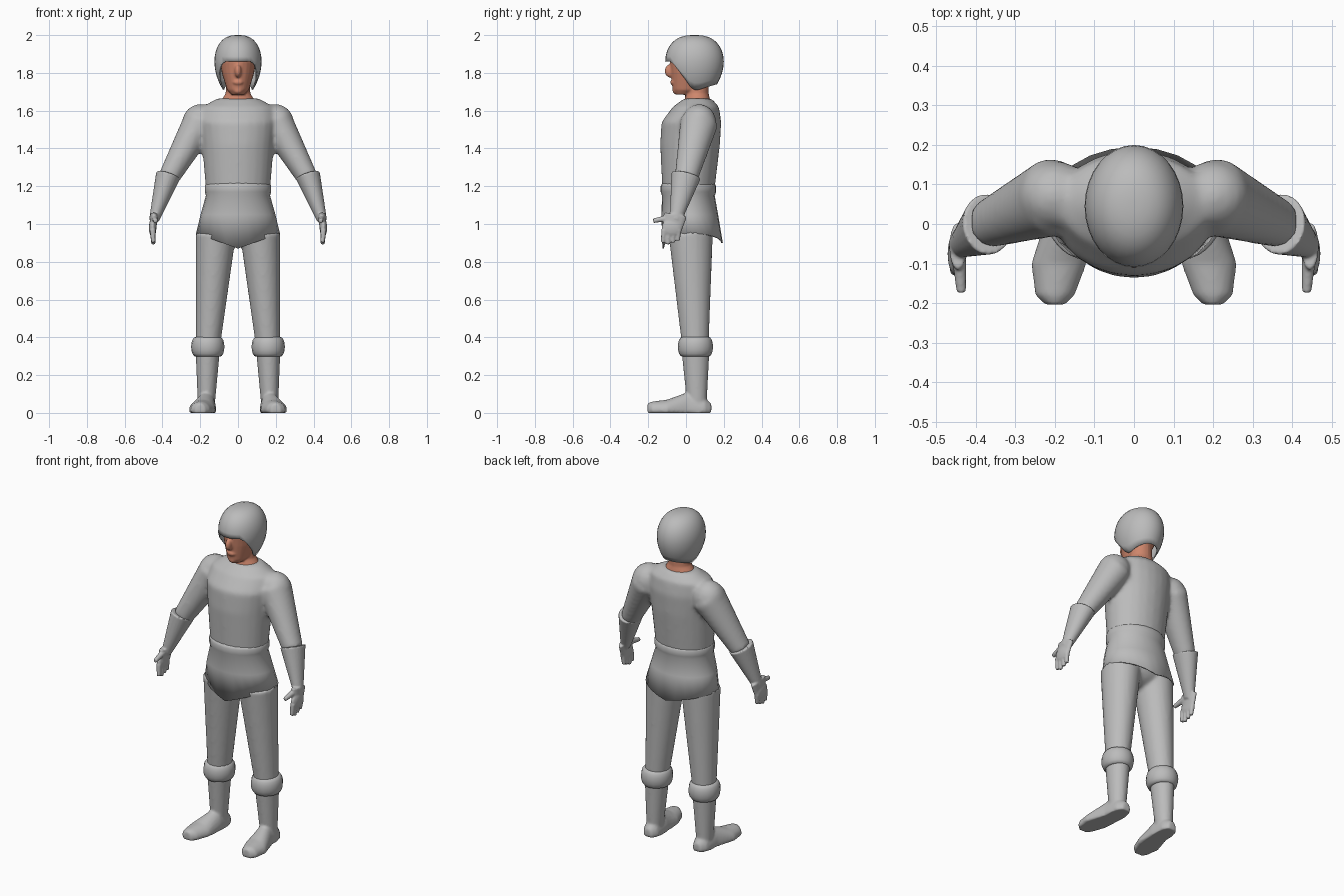
import bpy, bmesh
from math import sin, cos, pi, radians
from mathutils import Vector, Matrix

cube = bpy.data.objects.get("Cube")
if cube:
    bpy.data.objects.remove(cube, do_unlink=True)

X, Y, Z = Vector((1, 0, 0)), Vector((0, 1, 0)), Vector((0, 0, 1))

# Joints of the left side
shoulder = Vector((.2, .07, 1.54))
elbow = Vector((.37, 0, 1.24))
wrist = Vector((.445, -.055, 1.02))
hip = Vector((.117, .025, .95))
knee = Vector((.16, .05, .34))
ankle = Vector((.168, .058, .03))


def material(name, rgb):
    mat = bpy.data.materials.new(name)
    mat.use_nodes = True
    mat.diffuse_color = (*rgb, 1)
    shader = mat.node_tree.nodes["Principled BSDF"]
    shader.inputs["Base Color"].default_value = (*rgb, 1)
    return mat


cloth = material("cloth grey", (.5, .5, .5))
skin = material("skin", (.62, .24, .15))


def loft(bm, rows, axis, both=False, sides=24, caps=True):
    """Skin a row of ellipses, each a centre, half width and half depth."""
    u = (X - axis * axis.x).normalized()
    v = axis.cross(u)
    angles = [2 * pi * k / sides for k in range(sides)]
    for mirror in ((1, -1) if both else (1,)):
        rings = []
        for centre, width, depth in rows:
            points = [centre + u * width * cos(a) + v * depth * sin(a) for a in angles]
            rings.append([bm.verts.new((p.x * mirror, p.y, p.z)) for p in points])
        for low, high in zip(rings, rings[1:]):
            for k in range(sides):
                j = (k + 1) % sides
                bm.faces.new((low[k], low[j], high[j], high[k]))
        if caps:
            bm.faces.new(rings[0])
            bm.faces.new(rings[-1])
    return rings


def limb(bm, start, end, start_radius, end_radius, depth=1.1):
    """Tapered tube between two joints, on both sides of the body."""
    rows = [(start, start_radius, start_radius * depth), (end, end_radius, end_radius * depth)]
    loft(bm, rows, (end - start).normalized(), both=True)


def blob(bm, centre, size, both=False):
    """Ellipsoid, mirrored if wanted."""
    for mirror in ((1, -1) if both else (1,)):
        place = Vector((centre[0] * mirror, centre[1], centre[2]))
        bmesh.ops.create_icosphere(bm, subdivisions=3, radius=1,
                                   matrix=Matrix.LocRotScale(place, None, Vector(size)))


def span(z, width, front, back):
    """Level ring reaching from front to back."""
    return Vector((0, (front + back) / 2, z)), width, (back - front) / 2


def finish(bm, name, mat, voxel=0, smooth=4, shell=0):
    """Make the object, fused by remesh or thickened as a shell."""
    bmesh.ops.recalc_face_normals(bm, faces=bm.faces)
    mesh = bpy.data.meshes.new(name)
    bm.to_mesh(mesh)
    bm.free()
    mesh.materials.append(mat)
    mesh.shade_smooth()
    mesh.set_sharp_from_angle(angle=radians(50))
    part = bpy.data.objects.new(name, mesh)
    bpy.context.collection.objects.link(part)
    if voxel:
        fuse = part.modifiers.new("Fuse", 'REMESH')
        fuse.mode = 'VOXEL'
        fuse.voxel_size = voxel
        fuse.use_smooth_shade = True
        soften = part.modifiers.new("Soften", 'SMOOTH')
        soften.iterations = smooth
    if shell:
        thicken = part.modifiers.new("Shell", 'SOLIDIFY')
        thicken.thickness = shell
        thicken.offset = -1


# Tunic with sleeves
bm = bmesh.new()
loft(bm, [span(1.17, .17, -.125, .15), span(1.42, .19, -.137, .18), span(1.54, .205, -.13, .187),
          span(1.62, .19, -.07, .175), span(1.665, .11, -.01, .135)], Z)
blob(bm, shoulder, (.095, .09, .095), both=True)
limb(bm, shoulder, elbow, .092, .056)
finish(bm, "tunic", cloth, voxel=.012, smooth=8)

# Hip skirt with belt roll and pointed hem
bm = bmesh.new()
hem = loft(bm, [span(1.22, .167, -.125, .15), span(1.2, .176, -.134, .16),
                span(1.17, .176, -.134, .16), span(1.15, .17, -.127, .152),
                span(1.05, .198, -.13, .17), span(.95, .222, -.125, .195)], Z, caps=False)[-1]
side = max(v.co.x for v in hem)
middle = sum(v.co.y for v in hem) / len(hem)
for v in hem:
    point = .08 if v.co.y < middle else .05
    v.co.z -= point * (1 - abs(v.co.x) / side)
finish(bm, "hip_skirt", cloth, shell=.008)

# Trousers
bm = bmesh.new()
blob(bm, (0, .03, .98), (.17, .11, .1))
limb(bm, hip, knee, .107, .063)
finish(bm, "trousers", cloth, voxel=.011)

# Rolled boot cuffs
bm = bmesh.new()
swing = [pi * (k / 8 - .5) for k in range(9)]
loft(bm, [(Vector((knee.x, knee.y, .35 + .052 * sin(a))), .065 + .023 * cos(a), .07 + .023 * cos(a))
          for a in swing], Z, both=True, sides=16)
finish(bm, "boot_cuffs", cloth)

# Boots: tapered shaft and flat-soled foot
bm = bmesh.new()
limb(bm, knee, ankle, .065, .044, depth=1.15)
foot = [(.165, .134, .05, .025), (.167, .1, .08, .048), (.17, .01, .11, .054),
        (.19, -.1, .07, .07), (.2, -.18, .06, .05), (.2, -.204, .05, .025)]
loft(bm, [(Vector((x, y, .015)), width, top - .015) for x, y, top, width in foot], Y, both=True)
for v in bm.verts:
    v.co.z = max(v.co.z, 0)
finish(bm, "boots", cloth, voxel=.008, smooth=3)

# Gauntlets with palm, fingers and thumb
bm = bmesh.new()
limb(bm, elbow + Z * .017, wrist, .066, .026, depth=1.2)
palm = Vector((.452, -.075, .95))
limb(bm, wrist + Z * .03, palm, .022, .016, depth=2.8)
blob(bm, palm + Z * .03, (.02, .054, .05), both=True)
for i in range(4):
    knuckle = palm + Y * (.026 * i - .041) + Z * .02
    reach = .078 - .01 * abs(i - 1)
    limb(bm, knuckle, knuckle - Z * reach - X * .004 - Y * .006, .015, .011, depth=1)
thumb_tip = palm + Vector((-.015, -.098, .067))
limb(bm, wrist + Z * .02, thumb_tip, .02, .012, depth=1)
finish(bm, "gauntlets", cloth, voxel=.0055, smooth=2)

# Head: skull, neck, nose, lips and chin
bm = bmesh.new()
loft(bm, [span(1.685, .035, -.055, .03), span(1.71, .058, -.07, .09), span(1.8, .086, -.08, .15),
          span(1.86, .095, -.086, .166), span(1.95, .06, -.035, .125)], Z)
loft(bm, [span(1.63, .105, -.015, .135), span(1.69, .066, 0, .12), span(1.78, .06, 0, .12)], Z)
blob(bm, (0, -.086, 1.81), (.018, .027, .035))
blob(bm, (0, -.066, 1.75), (.028, .018, .015))
blob(bm, (0, -.05, 1.705), (.025, .022, .018))
finish(bm, "head", skin, voxel=.006, smooth=3)

# Helmet: dome with a brow edge, sides and back dropping as flaps
bm = bmesh.new()
brow = 1.86
centre = Vector((0, .045, brow))
climb = [pi / 2 * (1 - k / 8) for k in range(9)]
dome = [(centre + Z * .14 * sin(a), .125 * max(cos(a), .05) ** .75, .155 * max(cos(a), .05) ** .75)
        for a in climb]
levels = 4
rings = loft(bm, dome + dome[-1:] * levels, Z, sides=32, caps=False)
bm.faces.new(rings[0])
for step, ring in enumerate(rings[-levels:], 1):
    for v in ring:
        y = v.co.y
        fall = .15 * min(max((y + .075) * 10, 0), 1) - max(y - .08, 0) / 4
        drop = fall * step / levels
        pinch = 1 - 16 * drop * drop
        v.co = (v.co.x * pinch, centre.y + (y - centre.y) * pinch, brow - drop)
bmesh.ops.remove_doubles(bm, verts=bm.verts, dist=.0005)
finish(bm, "helmet", cloth, shell=.007)
